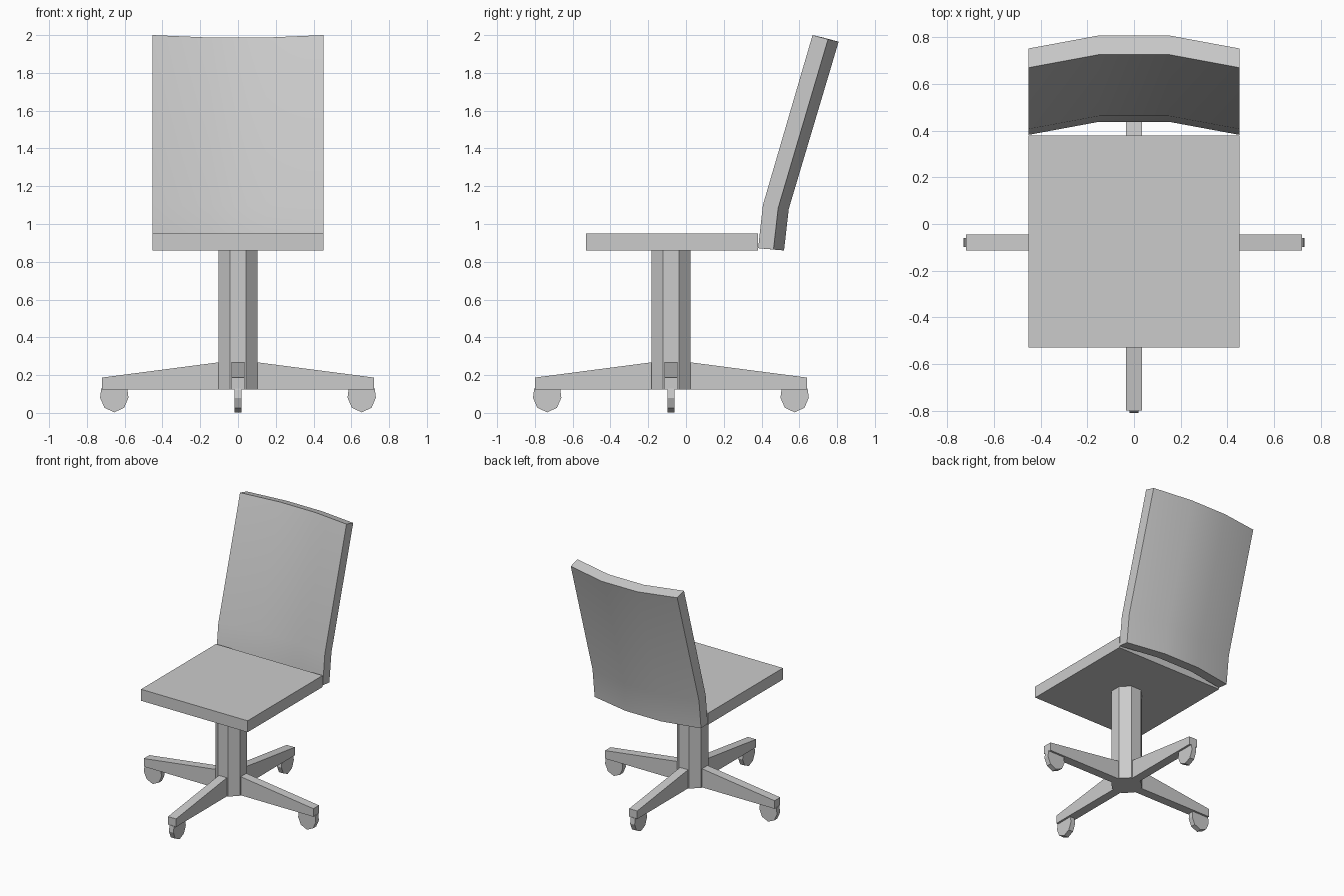
import bpy, bmesh
from math import pi
from mathutils import Matrix, Vector

if "Cube" in bpy.data.objects:
    bpy.data.objects.remove(bpy.data.objects["Cube"])

CY = -0.08  # centre line of the pedestal


def finish(bm, name):
    bmesh.ops.recalc_face_normals(bm, faces=bm.faces[:])
    me = bpy.data.meshes.new(name)
    bm.to_mesh(me)
    bm.free()
    ob = bpy.data.objects.new(name, me)
    bpy.context.collection.objects.link(ob)
    return ob


def extrude_xz(name, profile, half, angle):
    """Extrude an x/z outline across its width, then turn it about the pedestal."""
    bm = bmesh.new()
    f = bm.faces.new([bm.verts.new((x, -half, z)) for x, z in profile])
    ext = bmesh.ops.extrude_face_region(bm, geom=[f])["geom"]
    moved = [v for v in ext if isinstance(v, bmesh.types.BMVert)]
    bmesh.ops.translate(bm, verts=moved, vec=(0, 2 * half, 0))
    bm.transform(Matrix.Translation((0, CY, 0)) @ Matrix.Rotation(angle, 4, 'Z'))
    return finish(bm, name)


# Seat slab
bm = bmesh.new()
bmesh.ops.create_cube(bm, size=1)
bm.transform(Matrix.Translation((0, -0.075, 0.905)) @ Matrix.Diagonal((0.905, 0.91, 0.088, 1)))
finish(bm, "seat")

# Backrest: bent side profile swept across four columns, bowed to the rear
front = [(0.382, 0.872), (0.407, 1.10), (0.67, 2.0)]
back = [(0.752, 1.978), (0.488, 1.085), (0.463, 0.865)]
bm = bmesh.new()
rings = []
for x, dy, dz in ((-0.452, 0, 0), (-0.15, 0.056, -0.013), (0.15, 0.056, -0.013), (0.452, 0, 0)):
    rings.append([bm.verts.new((x, y + dy, z + (dz if z > 1.5 else dz * 0.4)))
                  for y, z in front + back])
for a, b in zip(rings, rings[1:]):
    for i in range(6):
        j = (i + 1) % 6
        bm.faces.new((a[i], a[j], b[j], b[i]))
for r in (rings[0], rings[-1]):
    bm.faces.new((r[0], r[1], r[4], r[5]))
    bm.faces.new((r[1], r[2], r[3], r[4]))
backrest = finish(bm, "backrest")
bpy.context.view_layer.objects.active = backrest
backrest.select_set(True)
bpy.ops.object.shade_smooth_by_angle(angle=pi / 6)
backrest.select_set(False)

# Octagonal pedestal column
bm = bmesh.new()
bmesh.ops.create_cone(bm, cap_ends=True, segments=8, radius1=0.112, radius2=0.112, depth=0.74)
bm.transform(Matrix.Translation((0, CY, 0.495)) @ Matrix.Rotation(pi / 8, 4, 'Z'))
finish(bm, "column")

# Four tapered base legs with faceted casters
leg = [(0.09, 0.125), (0.72, 0.125), (0.72, 0.187), (0.10, 0.268), (0.09, 0.268)]
half_wheel = [(0.052, 0.027), (0.075, 0.080), (0.069, 0.128)]
wheel = [(0, 0.003)] + half_wheel + [(-x, z) for x, z in reversed(half_wheel)]
wheel = [(x + 0.655, z) for x, z in wheel]
for i in range(4):
    extrude_xz(f"base_leg_{i + 1}", leg, 0.034, i * pi / 2)
    extrude_xz(f"caster_{i + 1}", wheel, 0.019, i * pi / 2)
